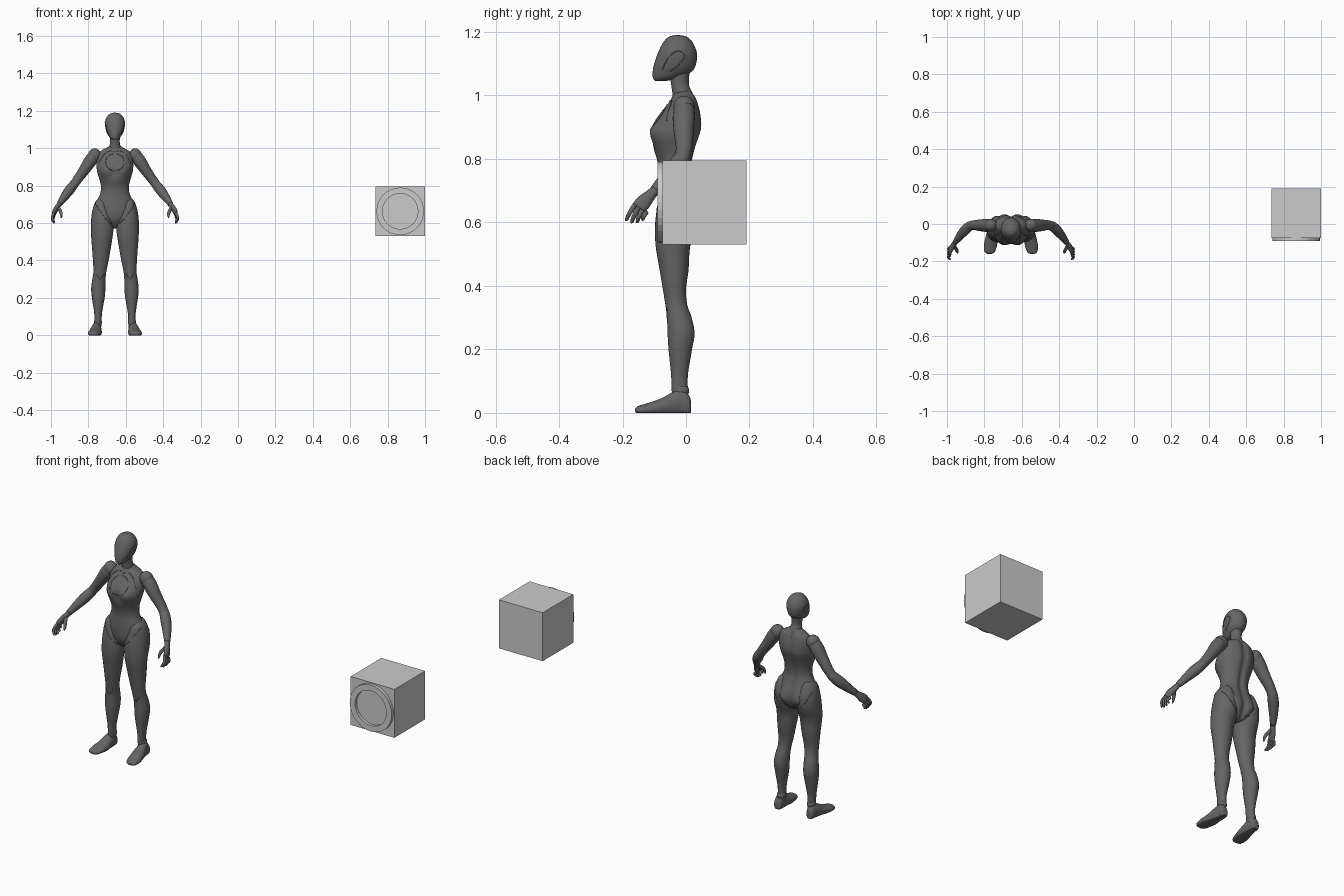
import bpy, bmesh, math
from mathutils import Vector
from mathutils.bvhtree import BVHTree

cube = bpy.data.objects.get("Cube")
if cube:
    bpy.data.objects.remove(cube, do_unlink=True)

FIGURE_X = -0.658


def material(name, value):
    m = bpy.data.materials.new(name)
    m.use_nodes = True
    m.diffuse_color = (value, value, value, 1)
    m.node_tree.nodes["Principled BSDF"].inputs["Base Color"].default_value = m.diffuse_color
    return m


DARK = material("dark grey", 0.13)
LIGHT = material("light grey", 0.6)


def spline(rows, steps):
    """Smooth rows of numbers with a Catmull-Rom spline."""
    out = []
    for i in range(len(rows) - 1):
        a, b, c, d = (rows[min(max(i + k, 0), len(rows) - 1)] for k in (-1, 0, 1, 2))
        for s in range(steps):
            t = s / steps
            out.append([q + 0.5 * t * (r - p + t * (2 * p - 5 * q + 4 * r - s2 + t * (3 * (q - r) + s2 - p)))
                        for p, q, r, s2 in zip(a, b, c, d)])
    return out + [list(rows[-1])]


def add_mesh(name, rings, mirror=False):
    """Skin a list of rings, cap both ends, place it on the figure."""
    bm = bmesh.new()
    loops = [[bm.verts.new(p) for p in ring] for ring in rings]
    n = len(loops[0])
    for a, b in zip(loops, loops[1:]):
        for i in range(n):
            bm.faces.new((a[i], a[(i + 1) % n], b[(i + 1) % n], b[i]))
    bm.faces.new(loops[0])
    bm.faces.new(loops[-1])
    bmesh.ops.recalc_face_normals(bm, faces=bm.faces)
    mesh = bpy.data.meshes.new(name)
    bm.to_mesh(mesh)
    bm.free()
    mesh.materials.append(DARK)
    ob = bpy.data.objects.new(name, mesh)
    bpy.context.collection.objects.link(ob)
    ob.location.x = FIGURE_X
    if mirror:
        ob.modifiers.new("Mirror", "MIRROR").use_mirror_merge = False
    mesh.shade_smooth()
    return ob


def loft(name, rows, place, mirror=False, sides=32, steps=4):
    """Rows are (t, a0, a1, b0, b1): an oval between two limits at station t."""
    rings = []
    for t, a0, a1, b0, b1 in spline(rows, steps):
        ring = []
        for i in range(sides):
            g = 2 * math.pi * i / sides
            ring.append(place(t, (a0 + a1) / 2 + (a1 - a0) / 2 * math.cos(g),
                              (b0 + b1) / 2 + (b1 - b0) / 2 * math.sin(g)))
        rings.append(ring)
    return add_mesh(name, rings, mirror)


def tube(name, rows, mirror=True, sides=16, steps=4):
    """Rows are (x, y, z, width, thickness) along a path."""
    pts = spline(rows, steps)
    rings = []
    for i, (x, y, z, w, h) in enumerate(pts):
        tan = (Vector(pts[min(i + 1, len(pts) - 1)][:3]) - Vector(pts[max(i - 1, 0)][:3])).normalized()
        ref = Vector((1, 0, 0)) if abs(tan.x) < 0.85 else Vector((0, 1, 0))
        v = (ref - tan * ref.dot(tan)).normalized()
        u = tan.cross(v)
        rings.append([Vector((x, y, z)) + u * w * math.cos(g) + v * h * math.sin(g)
                      for g in (2 * math.pi * k / sides for k in range(sides))])
    return add_mesh(name, rings, mirror)


def ball(name, centre, size, mirror=True):
    rows = [(centre[2] + size[2] * math.cos(a), centre[0] - size[0] * math.sin(a), centre[0] + size[0] * math.sin(a),
             centre[1] - size[1] * math.sin(a), centre[1] + size[1] * math.sin(a))
            for a in (math.pi * (k + 0.15) / 12.3 for k in range(13))]
    return loft(name, rows, upright, mirror, 24, 1)


def upright(t, a, b):
    return (a, b, t)


def bump(x, z, cx, cz, r):
    return math.exp(-((abs(x) - cx) ** 2 + (z - cz) ** 2) / r ** 2)


def body_shape(t, a, b):
    # bust at the front, buttocks at the back, spine groove between
    if b < -0.03:
        b += (0.012 * bump(a, t, 0, 0.87, 0.03) - 0.008 * bump(a, t, 0.05, 0.885, 0.03)) * min(1, (-0.03 - b) / 0.04)
    else:
        b += (0.012 * bump(a, t, 0.05, 0.635, 0.04) - 0.012 * math.exp(-(a / 0.014) ** 2)) * min(1, (b + 0.03) / 0.05)
    return (a, b, t)


def symmetric(rows):
    return [(z, -w, w, f, k) for z, w, f, k in rows]


# Head and neck
head = loft("head", symmetric([
    (1.19, 0.006, -0.034, -0.02), (1.184, 0.027, -0.056, 0.004), (1.165, 0.045, -0.073, 0.022),
    (1.135, 0.054, -0.088, 0.034), (1.10, 0.049, -0.1, 0.032), (1.075, 0.039, -0.105, 0.018),
    (1.055, 0.026, -0.104, -0.02), (1.046, 0.012, -0.097, -0.06)]), upright)
loft("neck", symmetric([
    (1.1, 0.03, -0.045, 0.015), (1.06, 0.027, -0.05, 0.01), (1.03, 0.026, -0.046, 0.01),
    (1.0, 0.034, -0.042, 0.024), (0.97, 0.045, -0.04, 0.03)]), upright)

# Torso from collar to crotch
torso = loft("torso", symmetric([
    (1.015, 0.025, -0.035, 0.02), (1.0, 0.05, -0.042, 0.03), (0.98, 0.082, -0.052, 0.038),
    (0.94, 0.096, -0.084, 0.048), (0.9, 0.098, -0.11, 0.051), (0.87, 0.094, -0.115, 0.043),
    (0.84, 0.085, -0.107, 0.033), (0.8, 0.075, -0.092, 0.023), (0.76, 0.078, -0.086, 0.02),
    (0.72, 0.095, -0.088, 0.03), (0.68, 0.107, -0.09, 0.042), (0.64, 0.1, -0.088, 0.046),
    (0.61, 0.075, -0.078, 0.04), (0.58, 0.04, -0.055, 0.025), (0.57, 0.015, -0.03, 0.005)]),
    body_shape, sides=48)

# Legs
legs = loft("legs", [
    (0.735, 0.06, 0.085, -0.05, 0.01), (0.71, 0.035, 0.107, -0.075, 0.025), (0.66, 0.015, 0.122, -0.088, 0.042),
    (0.6, 0.006, 0.128, -0.097, 0.04), (0.53, 0.012, 0.127, -0.096, 0.014), (0.45, 0.025, 0.121, -0.083, 0.008),
    (0.39, 0.036, 0.117, -0.073, 0), (0.34, 0.046, 0.115, -0.065, 0.004), (0.3, 0.05, 0.121, -0.06, 0.018),
    (0.25, 0.051, 0.127, -0.058, 0.027), (0.2, 0.055, 0.123, -0.055, 0.019), (0.12, 0.069, 0.111, -0.047, 0.006),
    (0.07, 0.071, 0.109, -0.045, 0.006), (0.04, 0.074, 0.108, -0.04, 0.006)], upright, True)

# Feet with flat soles
loft("feet", [
    (0.016, 0.09, 0.105, 0.008, 0.03), (0.011, 0.079, 0.117, -0.01, 0.052), (-0.01, 0.074, 0.121, -0.012, 0.074),
    (-0.04, 0.072, 0.128, -0.012, 0.066), (-0.08, 0.07, 0.138, -0.012, 0.045), (-0.12, 0.076, 0.145, -0.01, 0.031),
    (-0.15, 0.087, 0.14, -0.006, 0.022), (-0.16, 0.103, 0.125, 0.004, 0.014)],
    lambda t, a, b: (a, t, max(b, 0)), True)
ball("ankles", (0.091, -0.016, 0.07), (0.022, 0.026, 0.022))

# Arms
ball("shoulders", (0.108, -0.006, 0.962), (0.035, 0.034, 0.037))
tube("upper_arms", [
    (0.112, -0.005, 0.96, 0.032, 0.032), (0.133, -0.007, 0.93, 0.035, 0.034), (0.165, -0.007, 0.882, 0.031, 0.029),
    (0.198, -0.006, 0.836, 0.026, 0.025), (0.222, -0.012, 0.802, 0.024, 0.024)], sides=24)
tube("forearms", [
    (0.207, -0.006, 0.823, 0.022, 0.022), (0.224, -0.014, 0.8, 0.027, 0.025), (0.248, -0.036, 0.77, 0.028, 0.026),
    (0.274, -0.066, 0.735, 0.023, 0.021), (0.298, -0.098, 0.7, 0.017, 0.014)], sides=24)

# Hands
tube("palms", [
    (0.294, -0.093, 0.706, 0.014, 0.012), (0.308, -0.113, 0.685, 0.018, 0.013),
    (0.322, -0.135, 0.662, 0.024, 0.012), (0.327, -0.148, 0.646, 0.023, 0.009)])
for k, finger in enumerate(("index", "middle", "ring", "little")):
    y, z = -0.161 + 0.012 * k, 0.656 - 0.008 * k
    tip_y, tip_z = -0.187 + 0.017 * k, (0.606, 0.599, 0.599, 0.606)[k]
    tube(finger + "_fingers", [
        (0.325, y, z, 0.0075, 0.0075), (0.335, (y + tip_y) / 2 - 0.003, (z + tip_z) / 2, 0.007, 0.007),
        (0.326, tip_y, tip_z + 0.004, 0.0055, 0.0055), (0.324, tip_y, tip_z, 0.003, 0.003)], sides=10)
tube("thumbs", [
    (0.305, -0.115, 0.685, 0.009, 0.009), (0.291, -0.138, 0.663, 0.009, 0.009),
    (0.286, -0.15, 0.643, 0.007, 0.007), (0.287, -0.155, 0.628, 0.003, 0.003)], sides=10)

# Panel seams laid on the body surfaces
trees = {ob: BVHTree.FromPolygons([v.co for v in ob.data.vertices], [p.vertices for p in ob.data.polygons])
         for ob in (head, torso, legs)}


def seam(name, targets, points, origin, direction, mirror=True):
    """Project a smoothed line of points on the nearest target."""
    path = []
    for a, b in spline(points, 8):
        start, d = Vector(origin(a, b)), Vector(direction)
        hits = [h for h in (trees[t].ray_cast(start, d) for t in targets) if h[0]]
        if hits:
            path.append((*min(hits, key=lambda h: h[3])[0], 0.0015, 0.0015))
    if len(path) > 2:
        tube(name, path, mirror, 6, 1)


def from_front(x, z):
    return (x, -1, z)


def from_back(x, z):
    return (x, 1, z)


circle = [(0.05 * math.cos(2 * math.pi * k / 16), 0.925 + 0.045 * math.sin(2 * math.pi * k / 16)) for k in range(17)]
seam("chest_circle", [torso], circle, from_front, (0, 1, 0), False)
seam("collar_seam", [torso], [(0, 0.98), (0.03, 0.985), (0.06, 0.965), (0.085, 0.92)], from_front, (0, 1, 0))
seam("front_hip_seam", [torso, legs], [(0.105, 0.705), (0.085, 0.67), (0.05, 0.625), (0.015, 0.59)], from_front, (0, 1, 0))
seam("back_hip_seam", [torso, legs], [(0.11, 0.69), (0.09, 0.64), (0.06, 0.605), (0.02, 0.59)], from_back, (0, -1, 0))
seam("calf_seam", [legs], [(0.06, 0.33), (0.08, 0.3), (0.1, 0.33)], from_front, (0, 1, 0))
seam("face_seam", [head], [(-0.075, 1.08), (-0.055, 1.12), (-0.025, 1.14), (-0.005, 1.125), (-0.02, 1.1), (-0.05, 1.075)],
     lambda y, z: (1, y, z), (-1, 0, 0))

# Box with a raised ring on its front
BOX, RING_Z = Vector((0.867, 0.058, 0.663)), 0.663
bpy.ops.mesh.primitive_cube_add(size=0.265, location=BOX)
box = bpy.context.object
box.name = "box"
box.data.materials.append(LIGHT)

bm = bmesh.new()
profile = [(0.095, 0), (0.095, -0.016), (0.127, -0.016), (0.127, 0)]
verts = [bm.verts.new((r, y, 0)) for r, y in profile]
edges = [bm.edges.new((verts[i], verts[(i + 1) % 4])) for i in range(4)]
bmesh.ops.spin(bm, geom=verts + edges, cent=(0, 0, 0), axis=(0, 1, 0), angle=2 * math.pi, steps=32, use_merge=True)
bmesh.ops.remove_doubles(bm, verts=bm.verts, dist=0.0001)
bmesh.ops.recalc_face_normals(bm, faces=bm.faces)
mesh = bpy.data.meshes.new("ring")
bm.to_mesh(mesh)
bm.free()
mesh.materials.append(LIGHT)
ring = bpy.data.objects.new("front_ring", mesh)
ring.location = (BOX.x, BOX.y - 0.1325, RING_Z)
bpy.context.collection.objects.link(ring)
